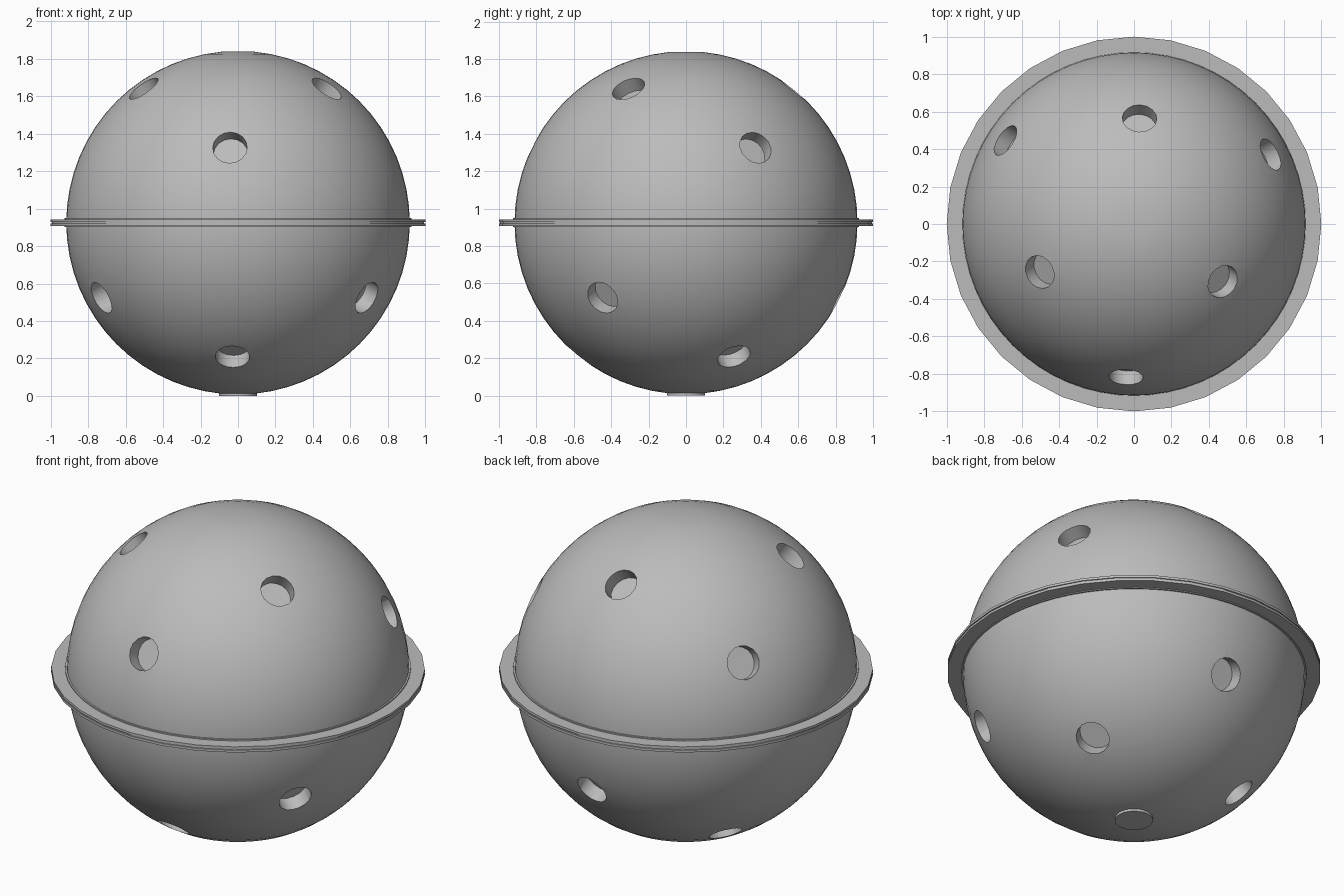
import bpy, bmesh, math
from mathutils import Matrix, Vector

cube = bpy.data.objects.get("Cube")
if cube:
    bpy.data.objects.remove(cube)

RADIUS, MID = 0.917, 0.925

grey = bpy.data.materials.new("mid grey")
grey.use_nodes = True
colour = (0.5, 0.5, 0.5, 1)
grey.diffuse_color = colour
grey.node_tree.nodes["Principled BSDF"].inputs["Base Color"].default_value = colour


def make_object(name, bm):
    mesh = bpy.data.meshes.new(name)
    bmesh.ops.recalc_face_normals(bm, faces=bm.faces[:])
    bm.to_mesh(mesh)
    bm.free()
    mesh.materials.append(grey)
    obj = bpy.data.objects.new(name, mesh)
    bpy.context.collection.objects.link(obj)
    return obj


def smooth(obj):
    bpy.ops.object.select_all(action="DESELECT")
    obj.select_set(True)
    bpy.context.view_layer.objects.active = obj
    bpy.ops.object.shade_smooth_by_angle(angle=math.radians(30))


def lathe(name, profile, steps):
    """Spin a closed (radius, height) profile around the upright axis."""
    bm = bmesh.new()
    verts = [bm.verts.new((r, 0, z + MID)) for r, z in profile]
    edges = [bm.edges.new((a, b)) for a, b in zip(verts, verts[1:] + verts[:1])]
    bmesh.ops.spin(bm, geom=verts + edges, cent=(0, 0, 0), axis=(0, 0, 1),
                   angle=math.tau, steps=steps, use_duplicate=False)
    bmesh.ops.remove_doubles(bm, verts=bm.verts[:], dist=1e-5)
    return make_object(name, bm)


# Ball, with its pole flattened to a small disc
bm = bmesh.new()
bmesh.ops.create_uvsphere(bm, u_segments=64, v_segments=32, radius=RADIUS,
                          matrix=Matrix.Translation((0, 0, MID)))
poles = [v for v in bm.verts if Vector(v.co.xy).length < 0.01]
bmesh.ops.dissolve_verts(bm, verts=poles)
ball = make_object("ball", bm)

# Round blind holes: two staggered rings of three on each half
bm = bmesh.new()
for half in (1, -1):
    for sine, turn in ((0.785, 87), (0.44, 27)):
        for i in range(3):
            angle = math.radians(turn + i * 120)
            flat = math.sqrt(1 - sine * sine)
            way = Vector((flat * math.cos(angle), flat * math.sin(angle), sine)) * half
            place = (Matrix.Translation(way * 0.98 + Vector((0, 0, MID)))
                     @ way.to_track_quat("Z", "Y").to_matrix().to_4x4())
            bmesh.ops.create_cone(bm, cap_ends=True, segments=16, radius1=0.092,
                                  radius2=0.092, depth=0.3, matrix=place)
cutter = make_object("hole_cutter", bm)
cutter.hide_render = True
cutter.hide_set(True)

cut = ball.modifiers.new("holes", "BOOLEAN")
cut.operation = "DIFFERENCE"
cut.solver = "EXACT"
cut.object = cutter
bpy.context.view_layer.objects.active = ball
ball.select_set(True)
bpy.ops.object.modifier_apply(modifier=cut.name)
bpy.data.objects.remove(cutter)
smooth(ball)

# Flange around the middle, with a fine seam in its edge
flange = lathe("flange", [(0.88, -0.017), (1.0, -0.017), (1.0, -0.003), (0.994, -0.003),
                          (0.994, 0.003), (1.0, 0.003), (1.0, 0.017), (0.88, 0.017)], 32)
smooth(flange)

# Narrow collar where the flange meets the ball
collar = lathe("collar", [(0.88, -0.022), (0.925, -0.022), (0.925, 0.024), (0.88, 0.024)], 64)
smooth(collar)

# Foot disc underneath
bm = bmesh.new()
bmesh.ops.create_cone(bm, cap_ends=True, segments=32, radius1=0.102, radius2=0.102,
                      depth=0.04, matrix=Matrix.Translation((0, 0, 0.02)))
smooth(make_object("foot", bm))
